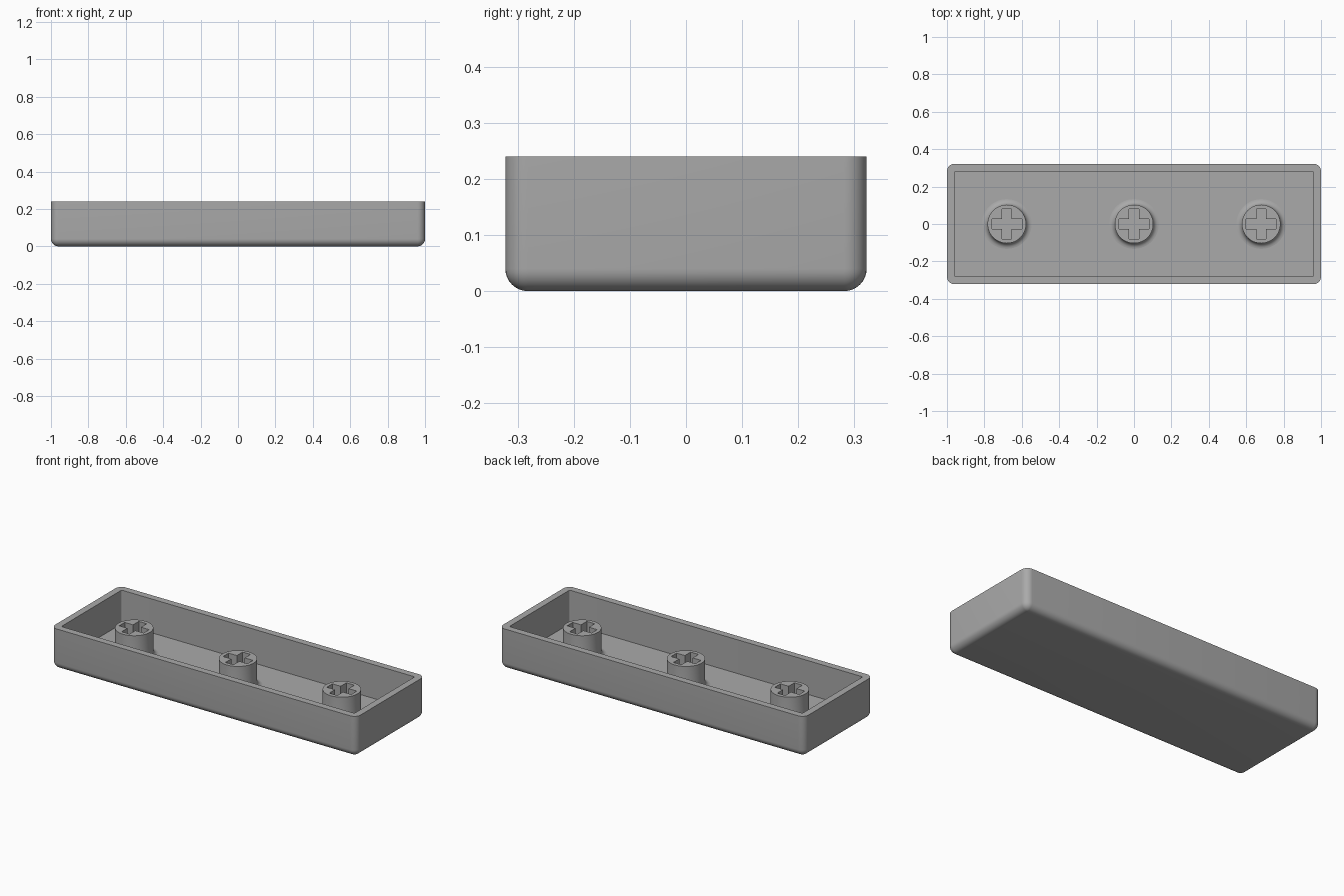
import bpy, bmesh, math

if "Cube" in bpy.data.objects:
    bpy.data.objects.remove(bpy.data.objects["Cube"])

HX, HY, H = 1.0, 0.322, 0.24      # shell half sizes and height
R, WALL, FLOOR = 0.04, 0.04, 0.04  # corner radius, wall and plate thickness
STEM_R, FOOT, STEM_TOP, SLOT_Z = 0.103, 0.03, 0.2, 0.05

grey = bpy.data.materials.new("grey plastic")
grey.diffuse_color = (0.4, 0.4, 0.4, 1)
grey.use_nodes = True
grey.node_tree.nodes["Principled BSDF"].inputs["Base Color"].default_value = grey.diffuse_color


def finish(name, bm, x=0.0):
    bmesh.ops.remove_doubles(bm, verts=bm.verts, dist=1e-5)
    bmesh.ops.recalc_face_normals(bm, faces=bm.faces)
    me = bpy.data.meshes.new(name)
    bm.to_mesh(me)
    bm.free()
    me.materials.append(grey)
    ob = bpy.data.objects.new(name, me)
    ob.location.x = x
    bpy.context.collection.objects.link(ob)
    bpy.ops.object.select_all(action='DESELECT')
    ob.select_set(True)
    bpy.context.view_layer.objects.active = ob
    bpy.ops.object.shade_smooth_by_angle(angle=math.radians(35))


def rounded_rect(hx, hy, r, seg=8):
    pts = []
    for k, (sx, sy) in enumerate([(1, 1), (-1, 1), (-1, -1), (1, -1)]):
        for i in range(seg + 1):
            a = math.pi / 2 * (k + i / seg)
            pts.append((sx * (hx - r) + r * math.cos(a), sy * (hy - r) + r * math.sin(a)))
    return pts


def ring(bm, pts, z):
    return [bm.verts.new((x, y, z)) for x, y in pts]


def bridge(bm, a, b):
    n = len(a)
    for i in range(n):
        j = (i + 1) % n
        bm.faces.new((a[i], a[j], b[j], b[i]))


# Tray shell: rounded underside, straight sides, flat rim, cavity
bm = bmesh.new()
loops = []
for i in range(9):
    a = math.pi / 2 * i / 8
    d = R * (1 - math.sin(a))
    loops.append(ring(bm, rounded_rect(HX - d, HY - d, max(R - d, 0.0005)), R * (1 - math.cos(a))))
loops.append(ring(bm, rounded_rect(HX, HY, R), H))
inner = rounded_rect(HX - WALL, HY - WALL, 0.008)
loops += [ring(bm, inner, H), ring(bm, inner, FLOOR)]
for a, b in zip(loops, loops[1:]):
    bridge(bm, a, b)
bm.faces.new(loops[0])
bm.faces.new(loops[-1])
finish("tray_shell", bm)


# Round stem with flared foot and a cross-shaped socket
def stem(name, x):
    bm = bmesh.new()
    n = 48
    profile = []
    for i in range(7):
        a = math.pi / 2 * i / 6
        profile.append((STEM_R + FOOT * (1 - math.sin(a)), FLOOR + FOOT * (1 - math.cos(a))))
    profile.append((STEM_R, STEM_TOP))
    rings = [ring(bm, [(r * math.cos(2 * math.pi * i / n), r * math.sin(2 * math.pi * i / n))
                       for i in range(n)], z) for r, z in profile]
    for a, b in zip(rings, rings[1:]):
        bridge(bm, a, b)
    w, l = 0.026, 0.08
    quarter = [(l, -w), (l, w), (w, w)]
    cross = []
    for k in range(4):
        c, s = [(1, 0), (0, 1), (-1, 0), (0, -1)][k]
        cross += [(c * px - s * py, s * px + c * py) for px, py in quarter]
    top, bottom = ring(bm, cross, STEM_TOP), ring(bm, cross, SLOT_Z)
    bridge(bm, top, bottom)
    bm.faces.new(bottom)
    edges = [bm.edges.get((lp[i - 1], lp[i])) for lp in (rings[-1], top) for i in range(len(lp))]
    bmesh.ops.triangle_fill(bm, edges=edges, use_beauty=True, normal=(0, 0, 1))
    finish(name, bm, x)


for name, x in (("left_stem", -0.68), ("middle_stem", 0.0), ("right_stem", 0.68)):
    stem(name, x)
